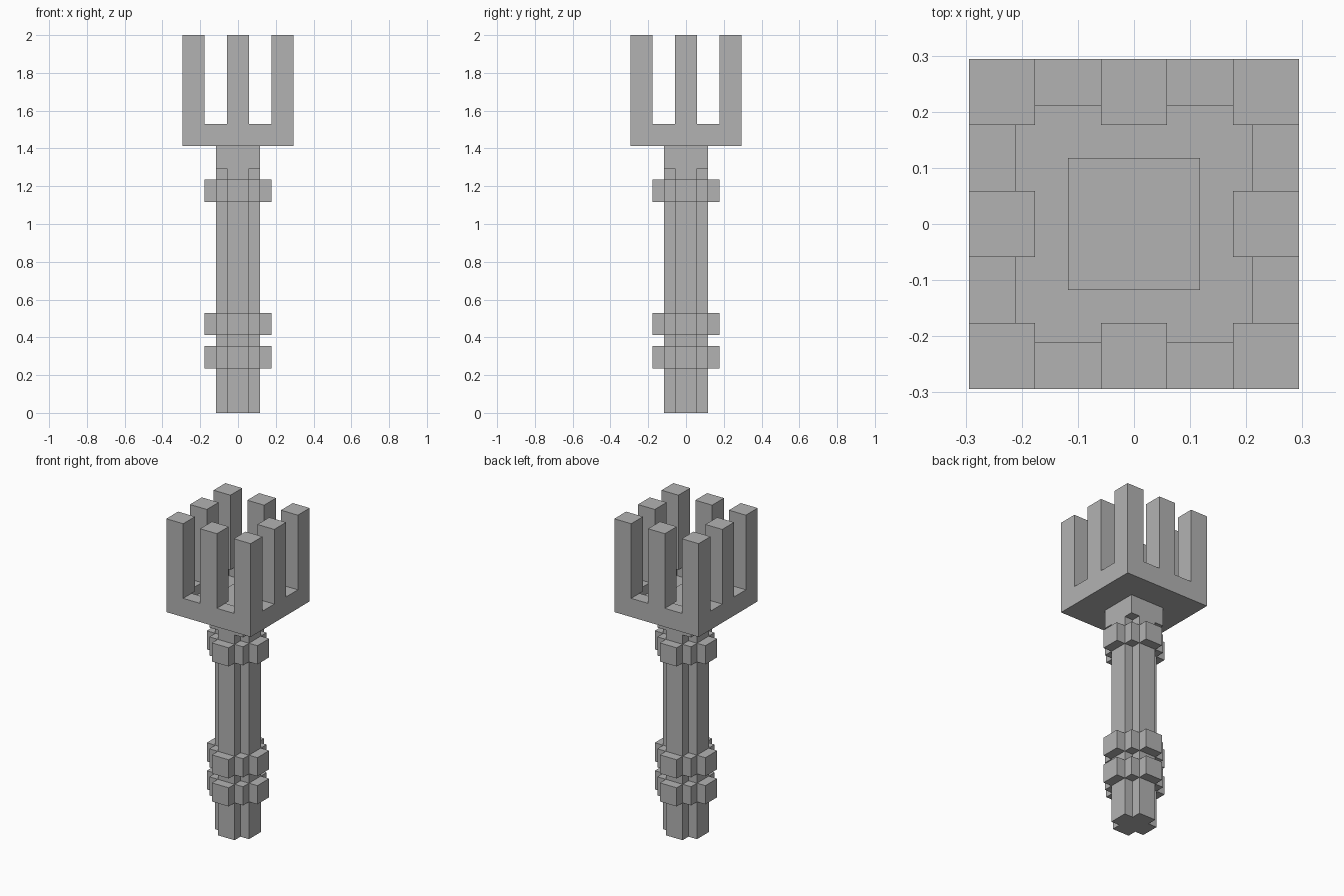
import bpy
import bmesh
from mathutils import Matrix, Vector

U = 1 / 17  # grid unit: the whole model is 34 units tall

cube = bpy.data.objects.get("Cube")
if cube:
    bpy.data.objects.remove(cube, do_unlink=True)

grey = bpy.data.materials.new("stone_grey")
grey.use_nodes = True
colour = (0.45, 0.45, 0.45, 1)
grey.diffuse_color = colour
grey.node_tree.nodes["Principled BSDF"].inputs["Base Color"].default_value = colour


def finish(name, bm):
    bmesh.ops.recalc_face_normals(bm, faces=bm.faces)
    mesh = bpy.data.meshes.new(name)
    bm.to_mesh(mesh)
    bm.free()
    mesh.materials.append(grey)
    obj = bpy.data.objects.new(name, mesh)
    bpy.context.collection.objects.link(obj)
    return obj


def box(name, x, y, half, z0, z1):
    """Square upright block centred on x, y."""
    bm = bmesh.new()
    size = Matrix.Diagonal((2 * half * U, 2 * half * U, (z1 - z0) * U, 1))
    place = Matrix.Translation(Vector((x, y, (z0 + z1) / 2)) * U)
    bmesh.ops.create_cube(bm, size=1, matrix=place @ size)
    return finish(name, bm)


def prism(name, quarter, z0, z1):
    """Extrude an outline made by turning one quarter of it four times."""
    bm = bmesh.new()
    outline = []
    for turn in range(4):
        for x, y in quarter:
            for _ in range(turn):
                x, y = -y, x
            outline.append(bm.verts.new((x * U, y * U, z0 * U)))
    base = bm.faces.new(outline)
    top = bmesh.ops.extrude_face_region(bm, geom=[base], use_keep_orig=True)
    verts = [v for v in top["geom"] if isinstance(v, bmesh.types.BMVert)]
    bmesh.ops.translate(bm, verts=verts, vec=(0, 0, (z1 - z0) * U))
    return finish(name, bm)


# Shaft with notched corners, and the square collar under the head
prism("shaft", [(2, -1), (2, 1), (1, 1)], 0, 22)
box("collar", 0, 0, 2, 22, 24)

# Stepped bands around the shaft
for name, z in (("lower_band", 4), ("middle_band", 7), ("upper_band", 19)):
    prism(name, [(3, -1), (3, 1), (2, 1), (2, 2), (1, 2)], z, z + 2)

# Head: a shallow square tray with a sunken floor
bm = bmesh.new()
size = Matrix.Diagonal((10 * U, 10 * U, 2 * U, 1))
bmesh.ops.create_cube(bm, size=1, matrix=Matrix.Translation((0, 0, 25 * U)) @ size)
bm.normal_update()
top = max(bm.faces, key=lambda f: f.calc_center_median().z)
bmesh.ops.inset_region(bm, faces=[top], thickness=2 * U)
floor = bmesh.ops.extrude_face_region(bm, geom=[top])
verts = [v for v in floor["geom"] if isinstance(v, bmesh.types.BMVert)]
bmesh.ops.translate(bm, verts=verts, vec=(0, 0, -U))
if top.is_valid:
    bmesh.ops.delete(bm, geom=[top], context="FACES_ONLY")
finish("head_tray", bm)
box("tray_pad", 0, 0, 2, 24.5, 25.1)

# Eight prongs around the rim
for x in (-4, 0, 4):
    for y in (-4, 0, 4):
        if x or y:
            box("prong", x, y, 1, 26, 34)
